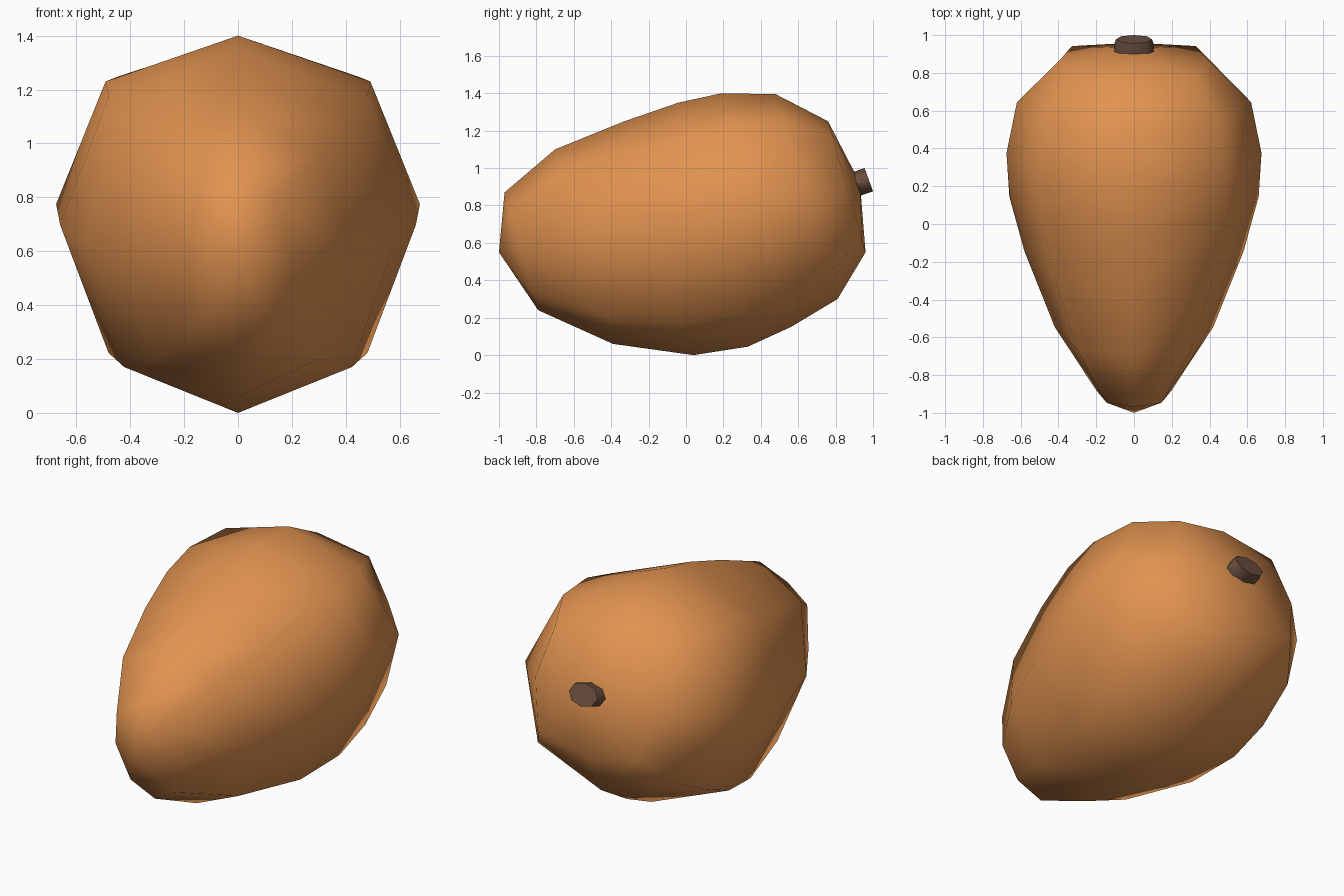
import bpy, bmesh, math
from mathutils import Vector

if "Cube" in bpy.data.objects:
    bpy.data.objects.remove(bpy.data.objects["Cube"])


def material(name, rgb):
    m = bpy.data.materials.new(name)
    m.diffuse_color = (*rgb, 1)
    m.use_nodes = True
    m.node_tree.nodes["Principled BSDF"].inputs["Base Color"].default_value = m.diffuse_color
    return m


def finish(bm, name, mat, angle):
    bmesh.ops.recalc_face_normals(bm, faces=bm.faces)
    mesh = bpy.data.meshes.new(name)
    bm.to_mesh(mesh)
    bm.free()
    mesh.materials.append(mat)
    ob = bpy.data.objects.new(name, mesh)
    bpy.context.collection.objects.link(ob)
    bpy.ops.object.select_all(action='DESELECT')
    ob.select_set(True)
    bpy.context.view_layer.objects.active = ob
    bpy.ops.object.shade_smooth_by_angle(angle=math.radians(angle))
    return ob


def ring(bm, top, bottom, half_width, diag):
    """Eight-sided tilted ring between a top and a bottom (y, z) point."""
    t, b = Vector((0, *top)), Vector((0, *bottom))
    mid, up, side = (t + b) / 2, (t - b) / 2, Vector((half_width, 0, 0))
    steps = [(0, 1), (diag, diag), (1, 0), (diag, -diag),
             (0, -1), (-diag, -diag), (-1, 0), (-diag, diag)]
    return [bm.verts.new(mid + side * u + up * v) for u, v in steps]


def loft(bm, rings):
    for a, b in zip(rings, rings[1:]):
        for i in range(8):
            j = (i + 1) % 8
            bm.faces.new((a[i], a[j], b[j], b[i]))


def cap(bm, r, point):
    p = bm.verts.new(point)
    for i in range(8):
        bm.faces.new((r[i], r[(i + 1) % 8], p))


orange = material("orange skin", (0.75, 0.29, 0.08))
brown = material("brown stem", (0.15, 0.08, 0.053))

# Fruit body: top point, bottom point, half width, corner fullness
sections = [
    ((-0.97, 0.87), (-0.79, 0.24), 0.20, 0.728),
    ((-0.70, 1.10), (-0.39, 0.06), 0.42, 0.728),
    ((-0.33, 1.25), (0.04, 0.00), 0.58, 0.728),
    ((-0.04, 1.35), (0.33, 0.045), 0.66, 0.728),
    ((0.19, 1.40), (0.56, 0.15), 0.675, 0.728),
    ((0.48, 1.395), (0.81, 0.30), 0.62, 0.728),
    ((0.76, 1.25), (0.96, 0.55), 0.40, 0.82),
]
bm = bmesh.new()
rings = [ring(bm, *s) for s in sections]
loft(bm, rings)
cap(bm, rings[0], (0, -1.0, 0.55))
cap(bm, rings[-1], (0, 0.93, 0.92))
finish(bm, "fruit_body", orange, 80)

# Short oval stem stub
bm = bmesh.new()
stub = [ring(bm, (0.87, 0.97), (0.91, 0.845), 0.10, 0.72),
        ring(bm, (0.925, 0.99), (0.97, 0.865), 0.107, 0.72),
        ring(bm, (0.955, 1.0), (1.0, 0.875), 0.095, 0.72)]
loft(bm, stub)
bm.faces.new(stub[0])
bm.faces.new(stub[-1])
finish(bm, "stem", brown, 60)
